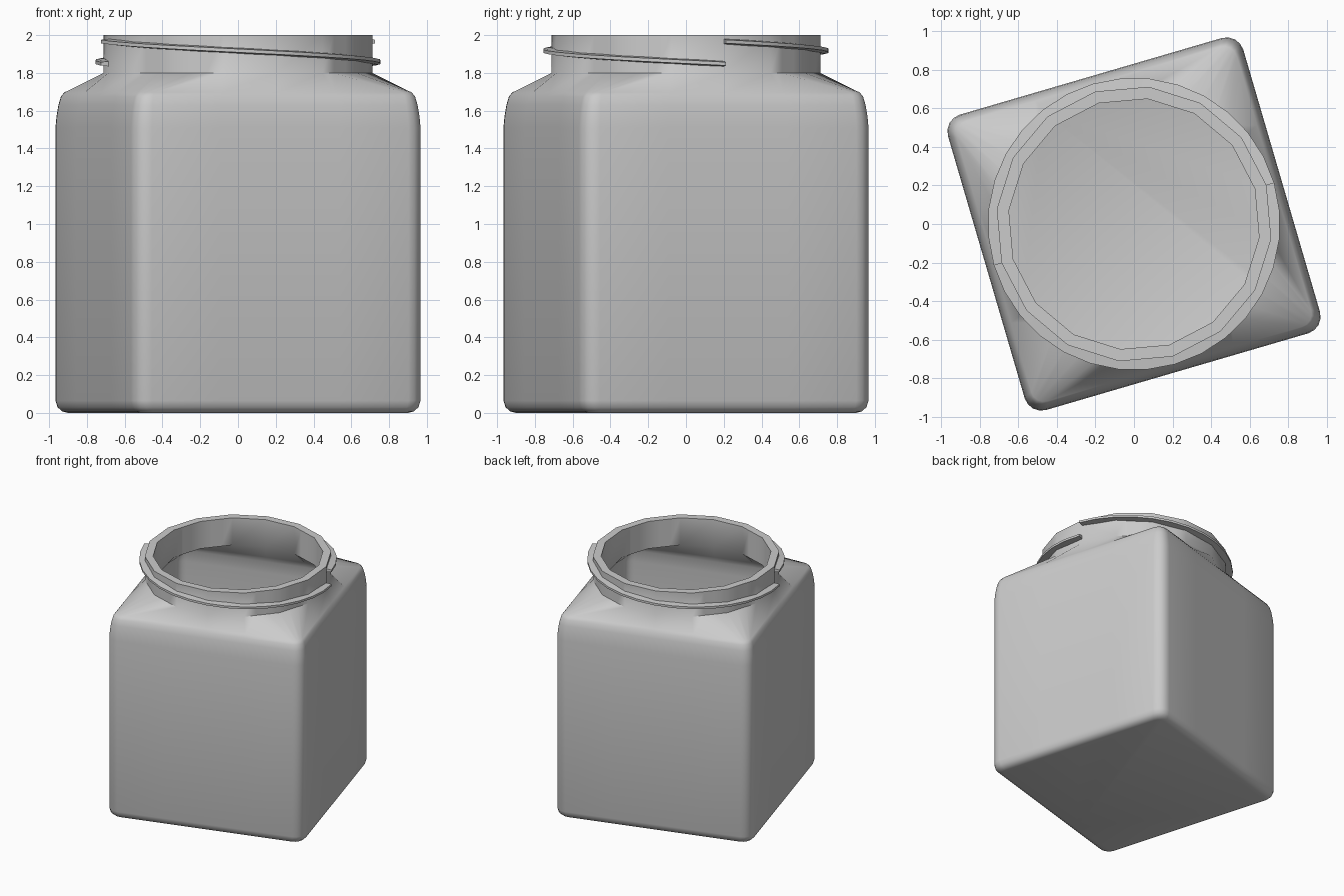
import bpy, bmesh
from math import cos, sin, pi, radians

if "Cube" in bpy.data.objects:
    bpy.data.objects.remove(bpy.data.objects["Cube"])

TURN = radians(16.3)      # whole jar is turned about z


def finish(name, bm, angle):
    bmesh.ops.recalc_face_normals(bm, faces=bm.faces)
    me = bpy.data.meshes.new(name)
    bm.to_mesh(me)
    bm.free()
    ob = bpy.data.objects.new(name, me)
    bpy.context.collection.objects.link(ob)
    ob.rotation_euler.z = TURN
    bpy.ops.object.select_all(action='DESELECT')
    ob.select_set(True)
    bpy.context.view_layer.objects.active = ob
    bpy.ops.object.shade_smooth_by_angle(angle=radians(angle))
    return ob


def square_ring(h, r, z):
    # rounded square, 8 points per side: middle, quarter, 5 on the corner, quarter
    q = h * 0.414
    side = [(h, 0), (h, q)]
    side += [(h - r + r * cos(k * pi / 8), h - r + r * sin(k * pi / 8)) for k in range(5)]
    side += [(q, h)]
    pts = []
    for s in range(4):
        c, d = [(1, 0), (0, 1), (-1, 0), (0, -1)][s]
        pts += [(x * c - y * d, x * d + y * c, z) for x, y in side]
    return pts


def neck_ring(R, z):
    # 16-sided ring sampled to match the square ring
    pts = []
    for s in range(4):
        for a in (0, 22.5, 30, 37.5, 45, 52.5, 60, 67.5):
            local = radians(a % 22.5 - 11.25)
            rad = R * cos(pi / 16) / cos(local)
            t = radians(a) + s * pi / 2
            pts.append((rad * cos(t), rad * sin(t), z))
    return pts


def loft(bm, rings):
    vs = [[bm.verts.new(p) for p in ring] for ring in rings]
    n = len(vs[0])
    for a, b in zip(vs, vs[1:]):
        for i in range(n):
            j = (i + 1) % n
            bm.faces.new((a[i], a[j], b[j], b[i]))
    return vs


# Jar body: outside wall up, over the rim, inside wall down
H, R, T = 0.797, 0.09, 0.06
outer = [(0.06, 0.0), (0.032, 0.008), (0.01, 0.03), (0.0, 0.065), (0.0, 1.51),
         (0.005, 1.57), (0.014, 1.63), (0.026, 1.675), (0.042, 1.697)]
rings = [square_ring(H - i, R - i * 0.5, z) for i, z in outer]
rings += [neck_ring(0.715, 1.8), neck_ring(0.715, 2.0), neck_ring(0.652, 2.0), neck_ring(0.652, 1.77)]
inner = [(0.03, 1.655), (0.014, 1.61), (0.0, 1.51), (0.0, 0.11), (0.012, 0.075), (0.045, 0.06)]
rings += [square_ring(H - T - i, 0.07 - i * 0.5, z) for i, z in inner]
bm = bmesh.new()
vs = loft(bm, rings)
bm.faces.new(vs[0])
bm.faces.new(vs[-1])
finish("jar_body", bm, 40)

# Two half-turn screw threads on opposite sides of the neck
section = [(0.69, 0.016), (0.757, 0.009), (0.757, -0.009), (0.69, -0.016)]
bm = bmesh.new()
STEPS = 16
for start in (0, pi):
    rings = []
    for k in range(STEPS + 1):
        t = start + pi * k / STEPS
        z = 1.966 - 0.118 * k / STEPS
        rings.append([(r * cos(t), r * sin(t), z + dz) for r, dz in section])
    vs = loft(bm, rings)
    bm.faces.new(vs[0])
    bm.faces.new(vs[-1])
finish("neck_thread", bm, 40)
